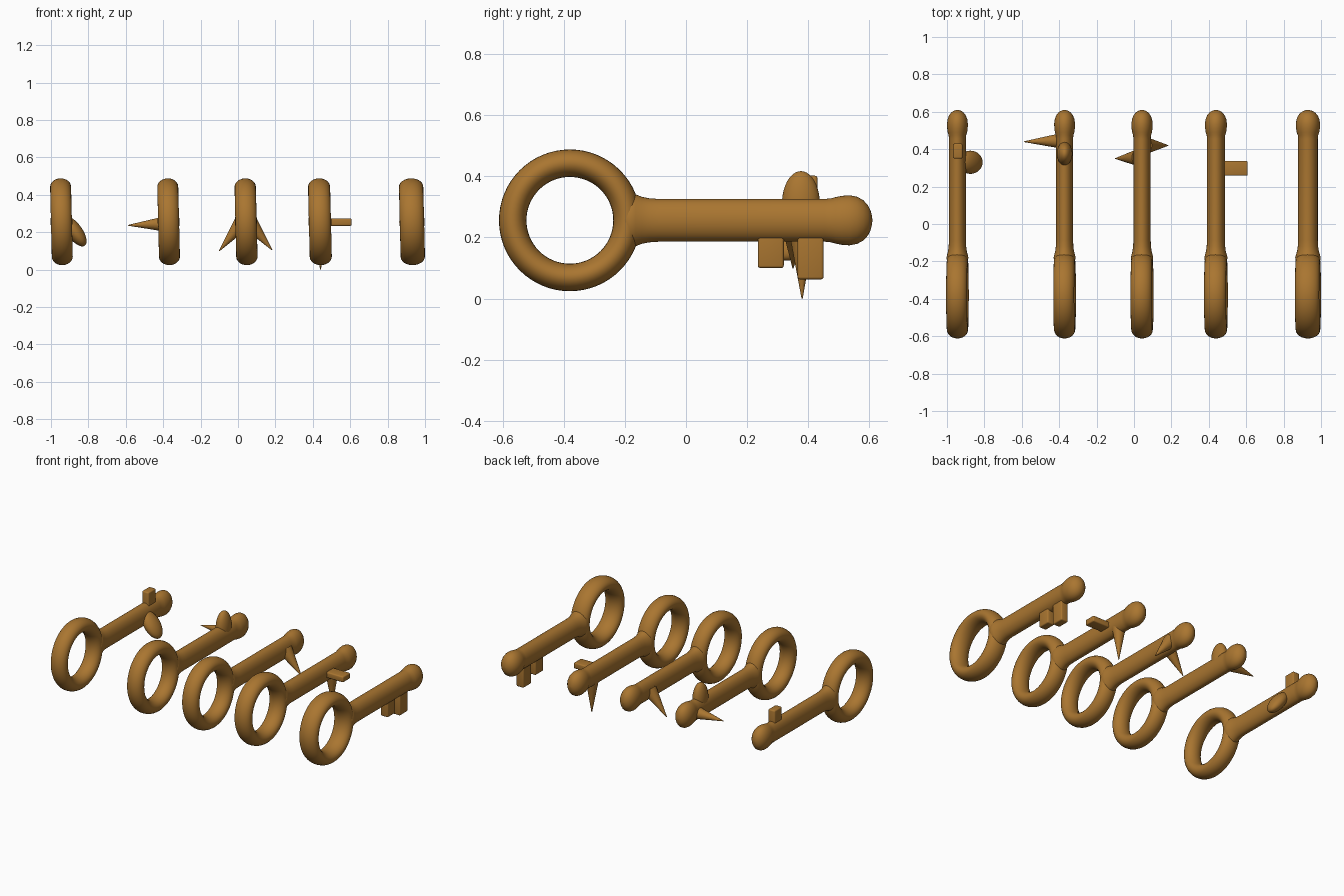
import bpy, bmesh, math
from mathutils import Vector, Matrix

if "Cube" in bpy.data.objects:
    bpy.data.objects.remove(bpy.data.objects["Cube"])

mat = bpy.data.materials.new("aged_brass")
mat.diffuse_color = (0.40, 0.18, 0.03, 1)
mat.use_nodes = True
mat.node_tree.nodes["Principled BSDF"].inputs["Base Color"].default_value = mat.diffuse_color
ZC = 0.256
TILT = math.radians(-1.4)


def finish(name, bm, angle=40):
    bmesh.ops.recalc_face_normals(bm, faces=bm.faces)
    me = bpy.data.meshes.new(name)
    bm.to_mesh(me)
    bm.free()
    ob = bpy.data.objects.new(name, me)
    bpy.context.collection.objects.link(ob)
    me.materials.append(mat)
    bpy.ops.object.select_all(action='DESELECT')
    ob.select_set(True)
    bpy.context.view_layer.objects.active = ob
    bpy.ops.object.shade_smooth_by_angle(angle=math.radians(angle))
    return ob


def skin(bm, rings, closed=False):
    n = len(rings[0])
    for a in range(len(rings) if closed else len(rings) - 1):
        r, s = rings[a], rings[(a + 1) % len(rings)]
        for i in range(n):
            j = (i + 1) % n
            bm.faces.new((r[i], r[j], s[j], s[i]))


def bow(name, x, half):
    # ring handle with an oval cross-section
    bm = bmesh.new()
    rings = []
    for i in range(64):
        a = 2 * math.pi * i / 64
        ring = []
        for k in range(24):
            t = 2 * math.pi * k / 24
            r = 0.187 + 0.045 * math.cos(t)
            ring.append(bm.verts.new((half * math.sin(t), r * math.cos(a), r * math.sin(a))))
        rings.append(ring)
    skin(bm, rings, True)
    ob = finish(name, bm)
    ob.location = (x, -0.38, ZC)
    ob.rotation_euler.y = TILT


# flared collar, shank and rounded tip: (y, radius)
PROFILE = [(-0.215, 0.06), (-0.20, 0.085), (-0.18, 0.09), (-0.165, 0.085), (-0.145, 0.077),
           (-0.12, 0.072), (-0.09, 0.07), (0.455, 0.07), (0.475, 0.072), (0.49, 0.076),
           (0.51, 0.080), (0.535, 0.082), (0.56, 0.077), (0.58, 0.066), (0.595, 0.05),
           (0.604, 0.032), (0.608, 0.016), (0.61, 0.002)]


def shank(name, x, half):
    bm = bmesh.new()
    rings = []
    for y, r in PROFILE:
        sx = half / 0.082 if y > 0.48 else half / 0.086
        rings.append([bm.verts.new((r * sx * math.cos(2 * math.pi * k / 40), y,
                                    r * math.sin(2 * math.pi * k / 40))) for k in range(40)])
    skin(bm, rings)
    bm.faces.new(rings[0])
    bm.faces.new(rings[-1])
    ob = finish(name, bm, 60)
    ob.location = (x, 0, ZC)
    ob.rotation_euler.y = TILT


def spike(name, base, tip, r):
    base, tip = Vector(base), Vector(tip)
    d = tip - base
    bm = bmesh.new()
    m = Matrix.Translation((base + tip) / 2) @ d.to_track_quat('Z', 'Y').to_matrix().to_4x4()
    bmesh.ops.create_cone(bm, cap_ends=True, segments=28, radius1=r, radius2=0.002,
                          depth=d.length, matrix=m)
    finish(name, bm)


def lobe(name, centre, size, turn=0):
    bm = bmesh.new()
    m = Matrix.Translation(centre) @ Matrix.Rotation(turn, 4, 'Y') @ Matrix.Diagonal((*size, 1))
    bmesh.ops.create_uvsphere(bm, u_segments=32, v_segments=20, radius=1, matrix=m)
    finish(name, bm, 60)


def tooth(name, lo, hi):
    lo, hi = Vector(lo), Vector(hi)
    bm = bmesh.new()
    m = Matrix.Translation((lo + hi) / 2) @ Matrix.Diagonal((*(hi - lo), 1))
    bmesh.ops.create_cube(bm, size=1, matrix=m)
    bmesh.ops.bevel(bm, geom=bm.edges[:], offset=0.008, segments=3, profile=0.5, affect='EDGES')
    finish(name, bm)


# five keys side by side
for i, (x, half) in enumerate([(-0.944, 0.056), (-0.371, 0.056), (0.043, 0.057),
                               (0.438, 0.059), (0.93, 0.065)], 1):
    bow(f"key_{i}_bow", x, half)
    shank(f"key_{i}_shank", x, half)

# key 1: upright tooth and drooping side lobe
tooth("key_1_tooth", (-0.967, 0.35, 0.25), (-0.917, 0.43, 0.402))
lobe("key_1_lobe", (-0.875, 0.33, 0.205), (0.042, 0.062, 0.095), math.radians(-36))

# key 2: top lobe and side spike
lobe("key_2_lobe", (-0.371, 0.376, 0.31), (0.042, 0.062, 0.107))
spike("key_2_spike", (-0.37, 0.445, 0.245), (-0.588, 0.44, 0.237), 0.045)

# key 3: two splayed spikes
spike("key_3_spike_left", (0.025, 0.355, 0.255), (-0.10, 0.35, 0.10), 0.046)
spike("key_3_spike_right", (0.06, 0.42, 0.255), (0.182, 0.42, 0.105), 0.046)

# key 4: side tooth and downward spike
tooth("key_4_tooth", (0.44, 0.258, 0.234), (0.608, 0.337, 0.274))
spike("key_4_spike", (0.439, 0.378, 0.24), (0.441, 0.38, 0.0), 0.045)

# key 5: two hanging teeth
tooth("key_5_tooth_short", (0.905, 0.235, 0.10), (0.96, 0.32, 0.25))
tooth("key_5_tooth_long", (0.905, 0.365, 0.063), (0.96, 0.45, 0.25))
